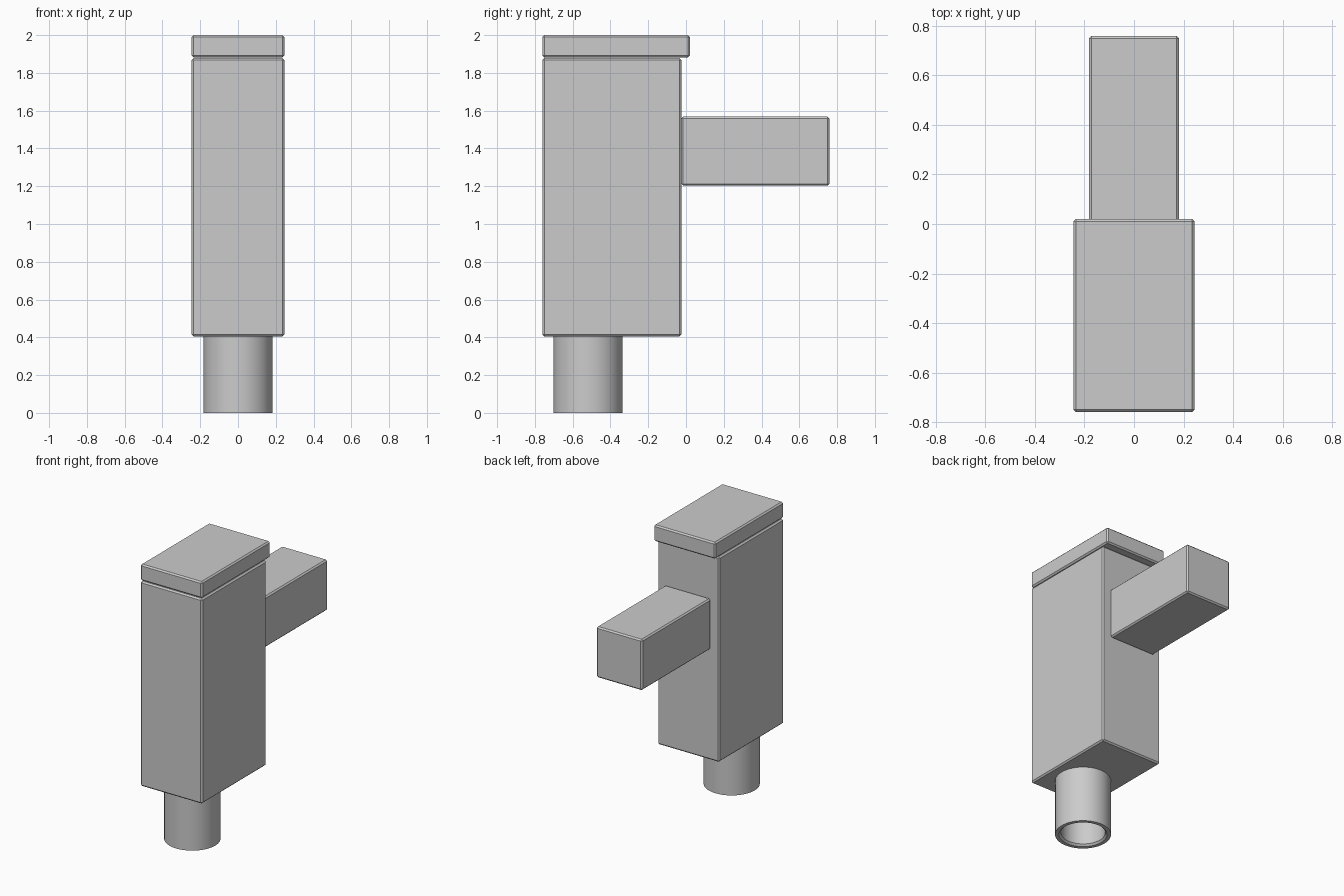
import bpy, bmesh, math

if "Cube" in bpy.data.objects:
    bpy.data.objects.remove(bpy.data.objects["Cube"])


def finish(name, bm):
    bmesh.ops.recalc_face_normals(bm, faces=bm.faces)
    mesh = bpy.data.meshes.new(name)
    bm.to_mesh(mesh)
    bm.free()
    obj = bpy.data.objects.new(name, mesh)
    bpy.context.collection.objects.link(obj)
    return obj


def block(name, half_x, y0, y1, z0, z1, bevel=0.01):
    """Box symmetric in x, with narrow chamfered edges."""
    bm = bmesh.new()
    bmesh.ops.create_cube(bm, size=1)
    for v in bm.verts:
        v.co.x *= 2 * half_x
        v.co.y = y0 if v.co.y < 0 else y1
        v.co.z = z0 if v.co.z < 0 else z1
    bmesh.ops.bevel(bm, geom=bm.edges[:], offset=bevel, segments=1,
                    affect='EDGES', profile=0.5)
    return finish(name, bm)


def tube(name, centre_y, profile, sides=64):
    """Closed (radius, z) profile revolved about a vertical axis."""
    bm = bmesh.new()
    rings = []
    for r, z in profile:
        rings.append([bm.verts.new((r * math.cos(2 * math.pi * i / sides),
                                    centre_y + r * math.sin(2 * math.pi * i / sides), z))
                      for i in range(sides)])
    for k, a in enumerate(rings):
        b = rings[(k + 1) % len(rings)]
        for i in range(sides):
            j = (i + 1) % sides
            bm.faces.new((a[i], a[j], b[j], b[i]))
    obj = finish(name, bm)
    bpy.ops.object.select_all(action='DESELECT')
    obj.select_set(True)
    bpy.context.view_layer.objects.active = obj
    bpy.ops.object.shade_smooth_by_angle(angle=math.radians(30))
    return obj


# Main housing and overhanging lid
block("body", 0.245, -0.76, -0.025, 0.405, 1.878)
block("lid", 0.245, -0.76, 0.02, 1.882, 2.0)

# Arm projecting from the back
block("arm", 0.182, -0.025, 0.76, 1.203, 1.568)

# Hollow outlet pipe with chamfered inner lip
tube("outlet_pipe", -0.519,
     [(0.183, 0.41), (0.183, 0.0), (0.158, 0.0), (0.145, 0.013), (0.145, 0.41)])
